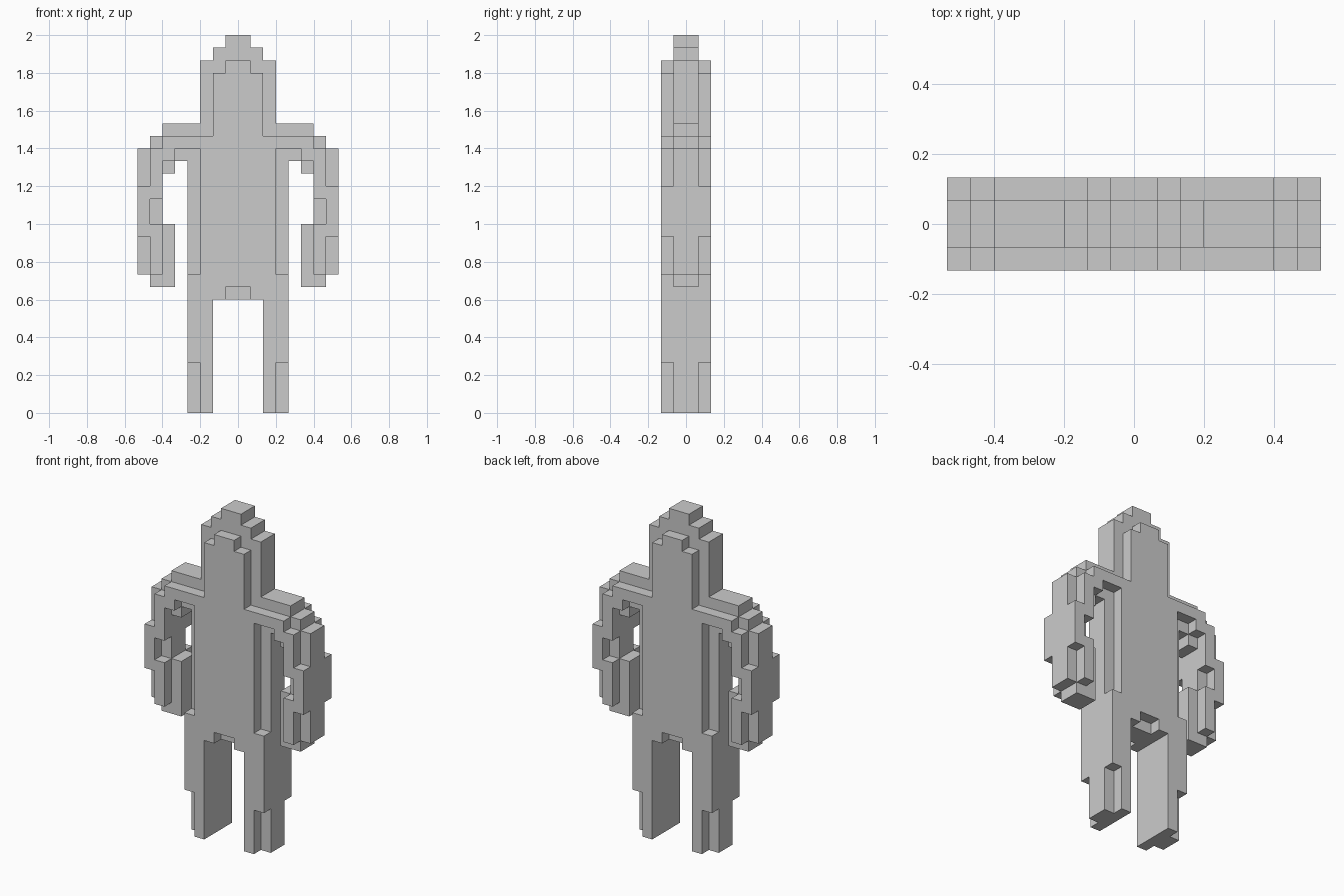
import bpy, bmesh
from mathutils import Vector

if "Cube" in bpy.data.objects:
    bpy.data.objects.remove(bpy.data.objects["Cube"])

U = 1 / 15  # edge of one cube cell

# Boxes on the right half in cells: (x0, x1, z0, z1).
# "core" is the two middle layers, "skin" the front and back layers.
PARTS = {
    "head": dict(
        core=[(0, 1, 29, 30), (0, 2, 28, 29), (0, 3, 23, 28)],
        skin=[(0, 1, 27, 28), (0, 2, 22, 27)]),
    "torso": dict(
        core=[(0, 4, 9, 23)],
        skin=[(0, 4, 21, 22), (0, 3, 11, 21), (0, 4, 10, 11), (1, 4, 9, 10)],
        cut=[(0, 1, 9, 10)]),
    "arm": dict(
        core=[(4, 6, 22, 23), (4, 7, 21, 22), (4, 8, 20, 21), (5, 8, 19, 20),
              (6, 8, 15, 19), (5, 8, 11, 15), (5, 7, 10, 11)],
        skin=[(4, 6, 21, 22), (5, 7, 20, 21), (6, 7, 17, 20), (7, 8, 14, 18),
              (6, 7, 11, 15)]),
    "leg": dict(
        core=[(2, 4, 0, 9)],
        skin=[(2, 4, 4, 9), (2, 3, 0, 4)]),
}
DIRS = [Vector(d) for d in ((1, 0, 0), (-1, 0, 0), (0, 1, 0),
                            (0, -1, 0), (0, 0, 1), (0, 0, -1))]


def cells(part, sides):
    """All filled cells of a part on the given sides of the figure."""
    out = set()
    for layer, rows in (("core", (-1, 0)), ("skin", (-2, 1))):
        for x0, x1, z0, z1 in part[layer]:
            for x in range(x0, x1):
                for z in range(z0, z1):
                    for y in rows:
                        for s in sides:
                            out.add((x if s > 0 else -1 - x, y, z))
    return out


def build(name, own, solid):
    """Make a mesh from only the exposed cell faces, then merge flat areas."""
    bm = bmesh.new()
    for c in own:
        mid = Vector(c) + Vector((0.5, 0.5, 0.5))
        for d in DIRS:
            if tuple(int(a + b) for a, b in zip(c, d)) in solid:
                continue
            a = Vector((d.y, d.z, d.x)) / 2
            b = d.cross(a)
            h = d / 2
            corners = (h - a - b, h + a - b, h + a + b, h - a + b)
            bm.faces.new([bm.verts.new((mid + k) * U) for k in corners])
    bmesh.ops.remove_doubles(bm, verts=bm.verts, dist=1e-4)
    bmesh.ops.dissolve_limit(bm, angle_limit=0.02, verts=bm.verts, edges=bm.edges)
    mesh = bpy.data.meshes.new(name)
    bm.to_mesh(mesh)
    bm.free()
    bpy.context.collection.objects.link(bpy.data.objects.new(name, mesh))


# The whole figure, used to skip hidden faces where parts touch
solid = set().union(*(cells(p, (-1, 1)) for p in PARTS.values()))

# Centre parts span both sides; limbs are mirrored
for name in ("head", "torso"):
    build(name, cells(PARTS[name], (-1, 1)), solid)
for name in ("arm", "leg"):
    for side, label in ((-1, "left"), (1, "right")):
        build(f"{label}_{name}", cells(PARTS[name], (side,)), solid)
